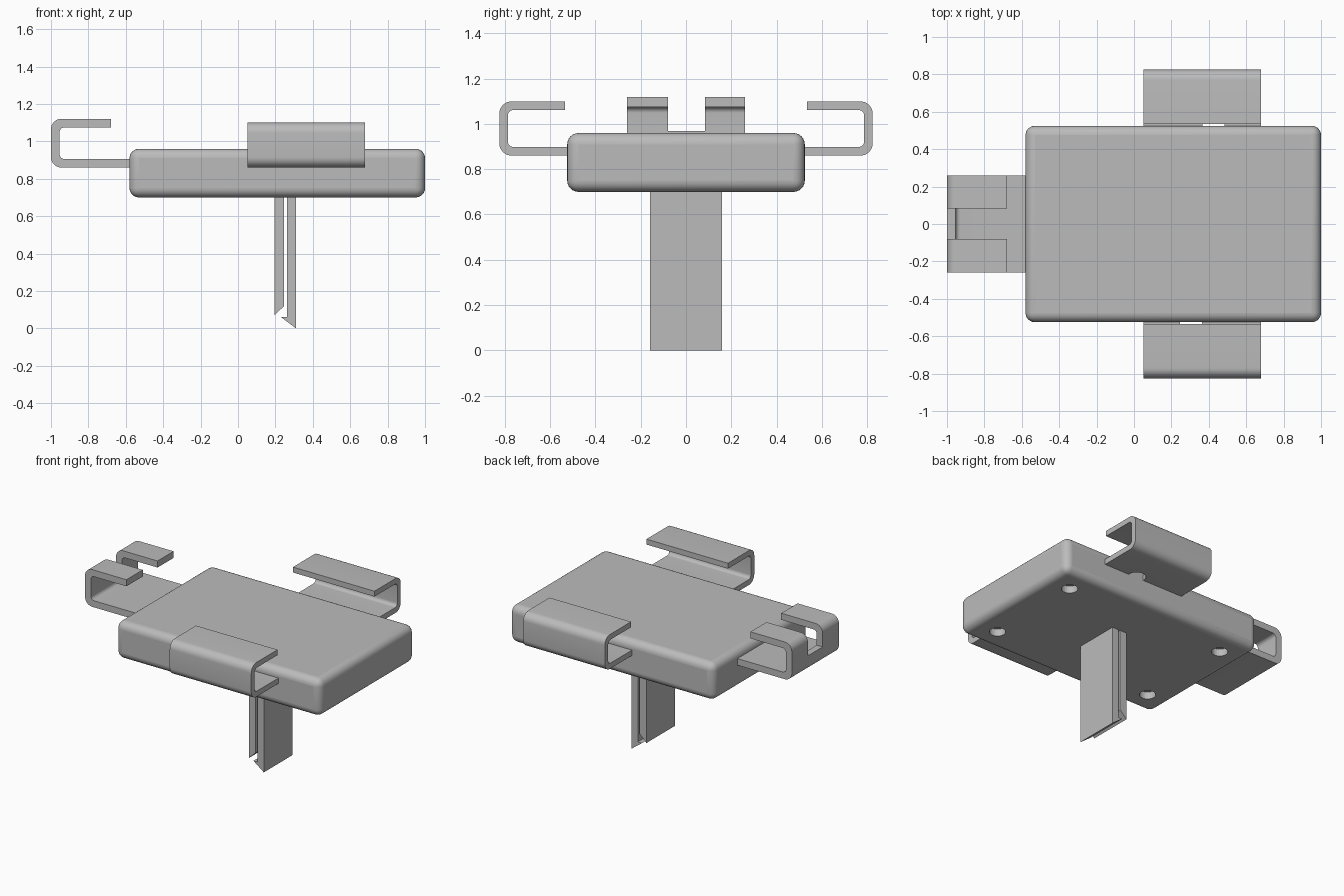
import bpy, bmesh
from math import sin, cos, pi
from mathutils import Vector

cube = bpy.data.objects.get("Cube")
if cube:
    bpy.data.objects.remove(cube, do_unlink=True)

GREY = (0.5, 0.5, 0.5, 1)
grey = bpy.data.materials.new("plain grey")
grey.use_nodes = True
grey.diffuse_color = GREY
grey.node_tree.nodes["Principled BSDF"].inputs["Base Color"].default_value = GREY


def finish(name, bm):
    """Turn a bmesh into a named object with the grey material."""
    bmesh.ops.recalc_face_normals(bm, faces=bm.faces)
    mesh = bpy.data.meshes.new(name)
    bm.to_mesh(mesh)
    bm.free()
    mesh.materials.append(grey)
    ob = bpy.data.objects.new(name, mesh)
    bpy.context.collection.objects.link(ob)
    return ob


def extrude(name, outline, place, start, end):
    """Extrude a 2D outline; place(u, z, w) maps it into space."""
    bm = bmesh.new()
    face = bm.faces.new([bm.verts.new(place(u, z, start)) for u, z in outline])
    side = bmesh.ops.extrude_face_region(bm, geom=[face])["geom"]
    shift = Vector(place(0, 0, end)) - Vector(place(0, 0, start))
    bmesh.ops.translate(bm, vec=shift, verts=[v for v in side if isinstance(v, bmesh.types.BMVert)])
    return finish(name, bm)


def box(name, low, high):
    bm = bmesh.new()
    bmesh.ops.create_cube(bm, size=1)
    for v in bm.verts:
        v.co = [lo + (c + 0.5) * (hi - lo) for c, lo, hi in zip(v.co, low, high)]
    return finish(name, bm)


def cylinder(name, x, y, z, radius, depth):
    bm = bmesh.new()
    bmesh.ops.create_cone(bm, cap_ends=True, segments=32, radius1=radius, radius2=radius, depth=depth)
    bmesh.ops.translate(bm, vec=(x, y, z), verts=bm.verts)
    return finish(name, bm)


def cut(ob, cutter):
    mod = ob.modifiers.new("cut", "BOOLEAN")
    mod.operation = "DIFFERENCE"
    mod.solver = "EXACT"
    mod.object = cutter
    cutter.hide_render = True
    cutter.hide_viewport = True
    cutter.display_type = "WIRE"


def arc(u, z, r, a0, a1, n=8):
    """Rounded corner points between two angles, in quarter turns."""
    return [(u + r * cos(a * pi / 2), z + r * sin(a * pi / 2))
            for a in (a0 + (a1 - a0) * i / n for i in range(n + 1))]


def hook(root, out, tip, low, high, t, outer=0.055, inner=0.025):
    """C-shaped strip: base from root to out, then up and back to tip."""
    i = t + inner
    return ([(root, low)] + arc(out - outer, low + outer, outer, -1, 0)
            + arc(out - outer, high - outer, outer, 0, 1)
            + [(tip, high), (tip, high - t)]
            + arc(out - i, high - i, inner, 1, 0)
            + arc(out - i, low + i, inner, 0, -1) + [(root, low + t)])


def smooth(ob):
    bpy.ops.object.select_all(action="DESELECT")
    ob.select_set(True)
    bpy.context.view_layer.objects.active = ob
    bpy.ops.object.shade_smooth_by_angle()


# Rounded body with four blind holes underneath
body = box("body", (-0.58, -0.525, 0.70), (1.0, 0.525, 0.96))
bevel = body.modifiers.new("round edges", "BEVEL")
bevel.width = 0.05
bevel.segments = 6
for sx in (-1, 1):
    for sy in (-1, 1):
        cut(body, cylinder("hole_cutter", 0.21 + sx * 0.62, sy * 0.355, 0.70, 0.052, 0.1))

# Front and back hooked tabs, each with a small hole beside the body
tabs = []
for name, s in (("front_tab", -1), ("back_tab", 1)):
    tab = extrude(name, hook(0.5, 0.825, 0.535, 0.86, 1.10, 0.038),
                  lambda u, z, w, s=s: (w, s * u, z), 0.05, 0.68)
    cut(tab, cylinder("tab_hole_cutter", 0.365 + s * 0.06, s * 0.53, 0.88, 0.06, 0.1))
    tabs.append(tab)

# End tab with a slot that splits it into two hooks
end_tab = extrude("end_tab", hook(0.54, 1.0, 0.68, 0.86, 1.12, 0.046),
                  lambda u, z, w: (-u, w, z), -0.26, 0.26)
cut(end_tab, box("slot_cutter", (-1.1, -0.08, 0.97), (-0.6, 0.083, 1.2)))

# Two flat prongs below the body, with slanted and barbed tips
prongs = {
    "plain_prong": [(0.195, 0.75), (0.195, 0.07), (0.247, 0.12), (0.247, 0.75)],
    "barbed_prong": [(0.262, 0.75), (0.262, 0.06), (0.23, 0.06), (0.31, 0), (0.31, 0.75)],
}
for name, outline in prongs.items():
    extrude(name, outline, lambda u, z, w: (u, w, z), -0.158, 0.158)

for ob in [body, end_tab] + tabs:
    smooth(ob)
